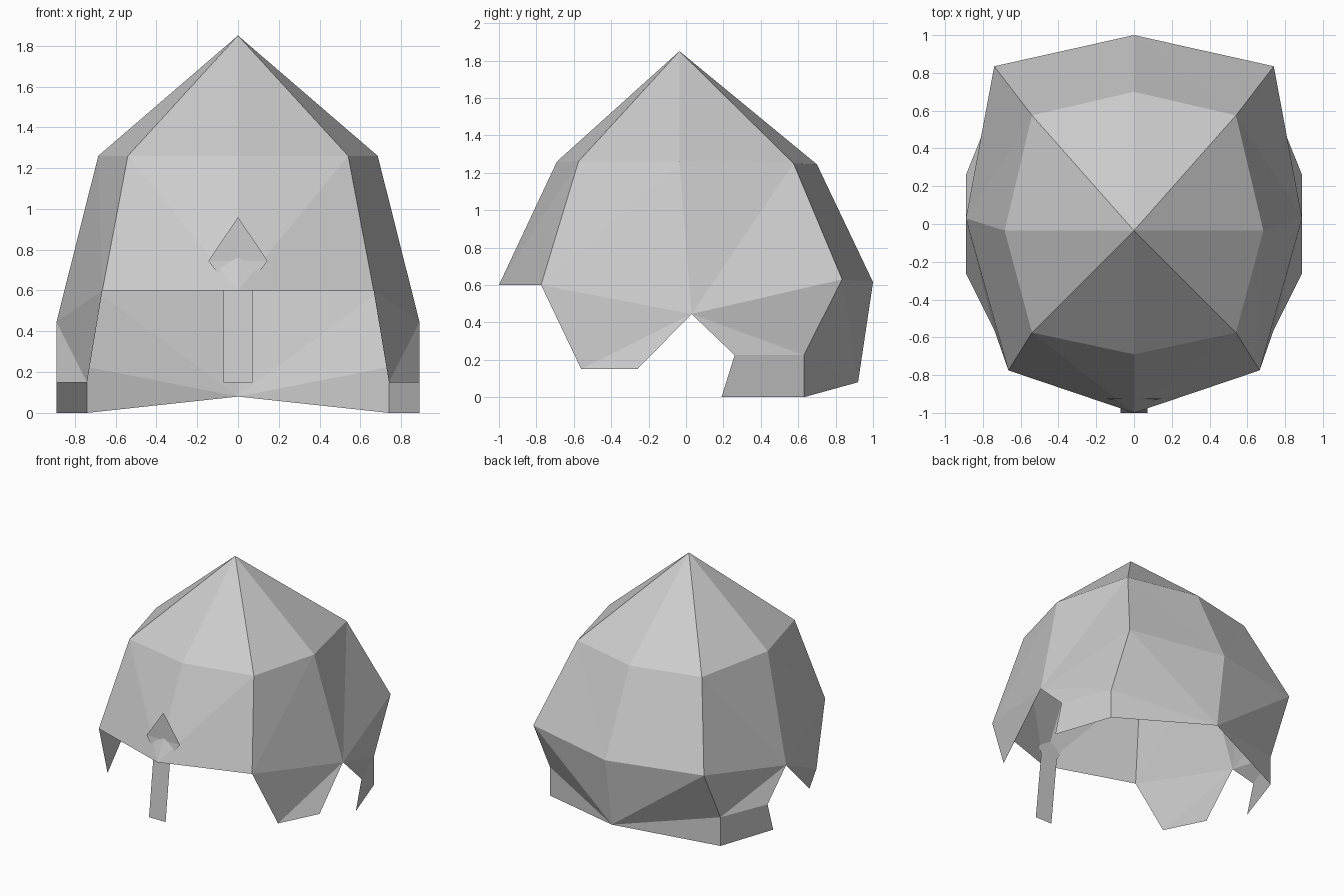
import bpy
import bmesh

cube = bpy.data.objects.get("Cube")
if cube:
    bpy.data.objects.remove(cube, do_unlink=True)

steel = bpy.data.materials.new("light_grey_steel")
steel.use_nodes = True
GREY = (0.6, 0.6, 0.6, 1.0)
steel.diffuse_color = GREY
steel.node_tree.nodes["Principled BSDF"].inputs["Base Color"].default_value = GREY


def half_sheet(name, points, faces):
    """Build the left half from named points, then mirror it across x."""
    bm = bmesh.new()
    vert = {key: bm.verts.new(co) for key, co in points.items()}
    for face in faces:
        bm.faces.new([vert[key] for key in face.split()])
    bmesh.ops.recalc_face_normals(bm, faces=bm.faces)
    # keep the normals facing the outside
    first = bm.faces[:][0]
    first.normal_update()
    if first.normal.y > 0:
        bmesh.ops.reverse_faces(bm, faces=bm.faces)
    mesh = bpy.data.meshes.new(name)
    bm.to_mesh(mesh)
    bm.free()
    mesh.materials.append(steel)
    obj = bpy.data.objects.new(name, mesh)
    bpy.context.collection.objects.link(obj)
    mirror = obj.modifiers.new("mirror", "MIRROR")
    mirror.use_clip = True
    mirror.merge_threshold = 0.001
    return obj


# Helmet shell: apex, upper ring, lower ring, cheek guard, neck guard
shell_points = {
    "apex": (0, -0.035, 1.85),
    "up_front": (0, -0.69, 1.26),
    "up_front_corner": (0.54, -0.575, 1.26),
    "up_side": (0.685, -0.035, 1.26),
    "up_back_corner": (0.54, 0.575, 1.25),
    "up_back": (0, 0.70, 1.245),
    "brow": (0, -1.0, 0.6),
    "brow_corner": (0.665, -0.775, 0.6),
    "ear": (0.89, 0.03, 0.445),
    "back_corner": (0.74, 0.835, 0.63),
    "back": (0, 1.0, 0.615),
    "cheek_front": (0.74, -0.56, 0.15),
    "cheek_rear": (0.89, -0.26, 0.15),
    "flare": (0.89, 0.26, 0.225),
    "flare_low": (0.89, 0.19, 0),
    "neck_corner": (0.74, 0.63, 0.225),
    "neck_corner_low": (0.74, 0.63, 0),
    "neck": (0, 0.92, 0.08),
}
shell_faces = [
    # crown
    "apex up_front up_front_corner",
    "apex up_front_corner up_side",
    "apex up_side up_back_corner",
    "apex up_back_corner up_back",
    # wall
    "up_front brow up_front_corner",
    "brow brow_corner up_front_corner",
    "up_front_corner brow_corner up_side",
    "brow_corner ear up_side",
    "up_side ear up_back_corner",
    "ear back_corner up_back_corner",
    "up_back_corner back_corner back",
    "up_back_corner back up_back",
    # cheek guard
    "brow_corner cheek_front ear",
    "cheek_front cheek_rear ear",
    # neck guard
    "ear neck_corner back_corner",
    "ear flare neck_corner",
    "flare flare_low neck_corner_low neck_corner",
    "back_corner neck_corner neck",
    "back_corner neck back",
    "neck_corner neck_corner_low neck",
]
half_sheet("helmet_shell", shell_points, shell_faces)

# Nose guard: a thin strip with a spearhead top that pokes through the brow
nose_points = {
    "tip": (0, -0.925, 0.96),
    "wing": (0.145, -0.925, 0.745),
    "mid": (0, -0.925, 0.745),
    "neck": (0.072, -0.94, 0.65),
    "neck_mid": (0, -0.94, 0.65),
    "low": (0.072, -1.0, 0.15),
    "low_mid": (0, -1.0, 0.15),
}
nose_faces = [
    "tip mid wing",
    "mid neck_mid neck wing",
    "neck_mid low_mid low neck",
]
half_sheet("nose_guard", nose_points, nose_faces)
